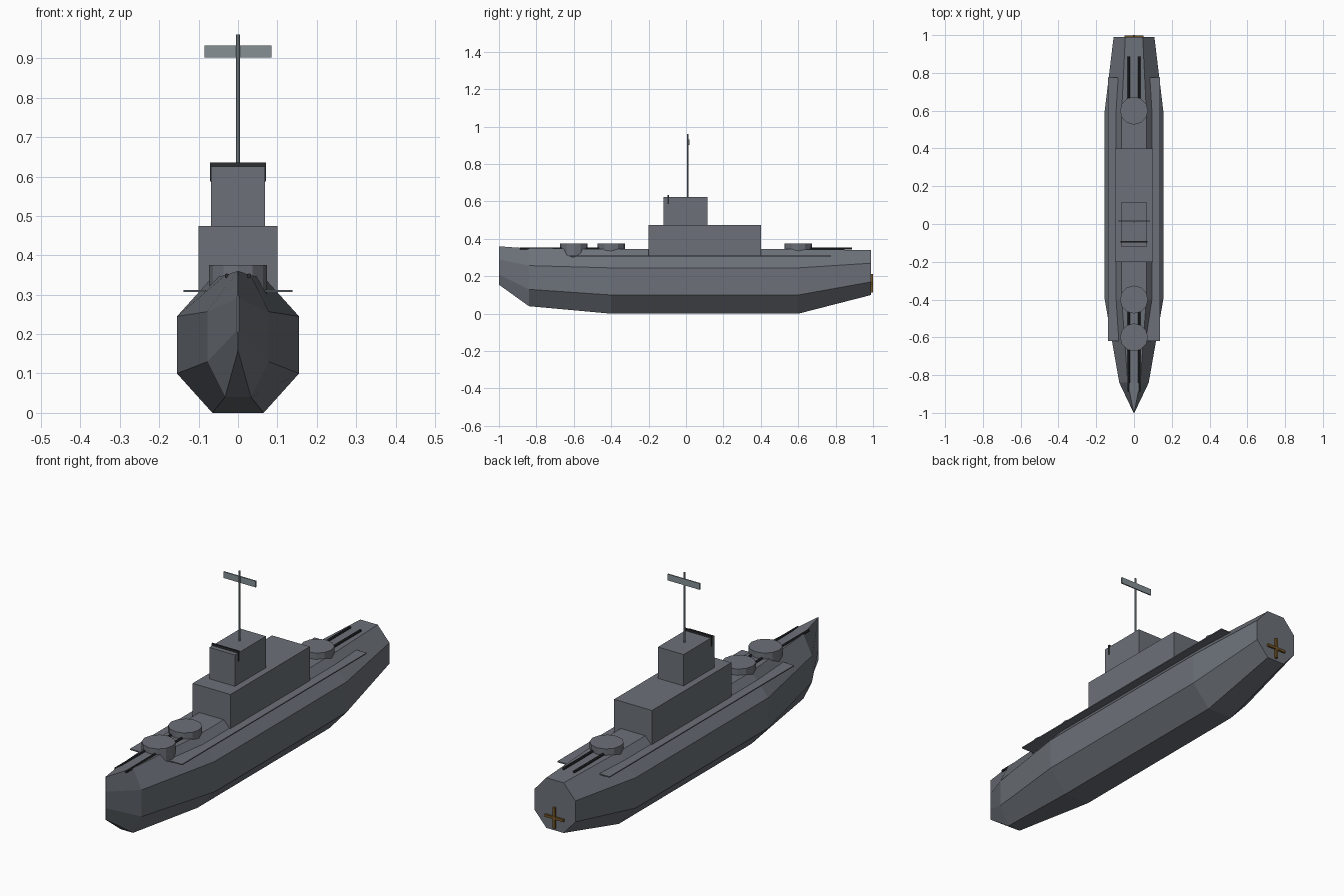
import bpy, bmesh, math

cube = bpy.data.objects.get("Cube")
if cube:
    bpy.data.objects.remove(cube, do_unlink=True)


def material(name, rgb):
    m = bpy.data.materials.new(name)
    m.use_nodes = True
    m.diffuse_color = (*rgb, 1)
    m.node_tree.nodes["Principled BSDF"].inputs["Base Color"].default_value = (*rgb, 1)
    return m


GREY = material("ship grey", (0.15, 0.165, 0.19))
LIGHT = material("light grey", (0.24, 0.28, 0.3))
DARK = material("dark grey", (0.025, 0.027, 0.03))
BRONZE = material("bronze", (0.17, 0.09, 0.02))


def finish(bm, name, mat):
    bmesh.ops.recalc_face_normals(bm, faces=bm.faces)
    mesh = bpy.data.meshes.new(name)
    bm.to_mesh(mesh)
    bm.free()
    mesh.materials.append(mat)
    ob = bpy.data.objects.new(name, mesh)
    bpy.context.scene.collection.objects.link(ob)
    return ob


def box(name, lo, hi, mat):
    bm = bmesh.new()
    bmesh.ops.create_cube(bm, size=1)
    for v in bm.verts:
        v.co = [(a + b) / 2 + c * (b - a) for a, b, c in zip(lo, hi, v.co)]
    return finish(bm, name, mat)


def cylinder(name, radius, depth, sides, loc, mat, rot=(0, 0, 0)):
    bm = bmesh.new()
    bmesh.ops.create_cone(bm, cap_ends=True, segments=sides,
                          radius1=radius, radius2=radius, depth=depth)
    ob = finish(bm, name, mat)
    ob.location, ob.rotation_euler = loc, rot
    return ob


# Hull: eight-sided sections of y, flat half width, chine half width, four heights
SECTIONS = [
    (-1.0, 0.001, 0.002, (0.155, 0.21, 0.29, 0.36)),
    (-0.84, 0.033, 0.078, (0.04, 0.13, 0.257, 0.349)),
    (-0.4, 0.065, 0.155, (0, 0.1, 0.245, 0.345)),
    (0.6, 0.065, 0.155, (0, 0.1, 0.245, 0.345)),
    (0.99, 0.046, 0.108, (0.1, 0.17, 0.27, 0.34)),
]
bm = bmesh.new()
rings = []
for y, flat, chine, heights in SECTIONS:
    half = list(zip((flat, chine, chine, flat), heights))
    ring = half + [(-x, z) for x, z in reversed(half)]
    rings.append([bm.verts.new((x, y, z)) for x, z in ring])
for a, b in zip(rings, rings[1:]):
    for i in range(8):
        j = (i + 1) % 8
        bm.faces.new((a[i], a[j], b[j], b[i]))
bm.faces.new(rings[0])
bm.faces.new(rings[-1])
finish(bm, "hull", GREY)

# Walkway, cabins and bridge visor
box("side_walkway", (-0.138, -0.62, 0.307), (0.138, 0.775, 0.312), GREY)
box("lower_cabin", (-0.1, -0.2, 0.25), (0.1, 0.4, 0.475), GREY)
box("bridge", (-0.068, -0.12, 0.475), (0.068, 0.115, 0.625), GREY)
box("bridge_visor", (-0.071, -0.098, 0.587), (0.071, -0.09, 0.635), DARK)

# Mast and antenna
cylinder("mast", 0.0045, 0.335, 8, (0, 0.01, 0.7925), LIGHT)
box("antenna", (-0.085, 0.012, 0.902), (0.085, 0.018, 0.932), LIGHT)

# Turrets with paired barrels pointing away from the cabin
for name, y, way in (("bow", -0.6, -1), ("middle", -0.4, -1), ("stern", 0.6, 1)):
    cylinder(name + "_turret", 0.074, 0.095, 12, (0, y, 0.3275), GREY)
    for side, x in (("left", 0.028), ("right", -0.028)):
        cylinder(f"{name}_{side}_barrel", 0.006, 0.287, 8,
                 (x, y + way * 0.1435, 0.348), DARK, (math.pi / 2, 0, 0))

# Propeller
box("propeller_upright", (-0.006, 0.985, 0.112), (0.006, 1.0, 0.212), BRONZE)
box("propeller_crossbar", (-0.05, 0.985, 0.156), (0.05, 0.999, 0.168), BRONZE)
